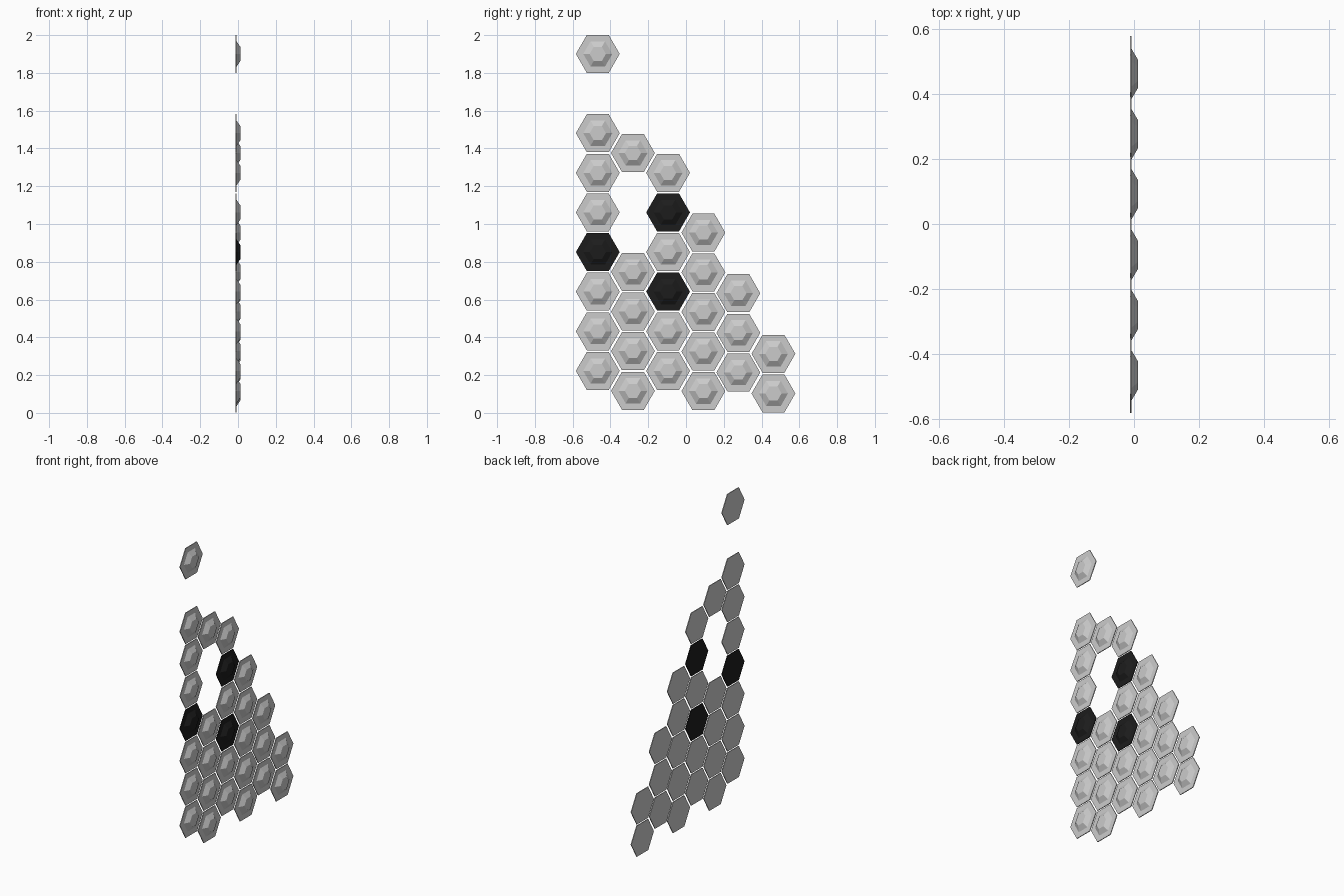
import bpy, bmesh, math

if "Cube" in bpy.data.objects:
    bpy.data.objects.remove(bpy.data.objects["Cube"])

black = bpy.data.materials.new("black")
black.diffuse_color = (0.012, 0.012, 0.012, 1)
black.use_nodes = True
black.node_tree.nodes["Principled BSDF"].inputs["Base Color"].default_value = black.diffuse_color

# hexagonal outline steps: (x position, radius)
PROFILE = [(-0.0125, 0.116), (-0.0075, 0.116), (-0.0075, 0.077), (0.0125, 0.043)]


def hex_panel(name, y, z, mat=None):
    bm = bmesh.new()
    rings = []
    for x, r in PROFILE:
        rings.append([bm.verts.new((x, r * math.cos(i * math.pi / 3),
                                    r * math.sin(i * math.pi / 3))) for i in range(6)])
    bm.faces.new(rings[0][::-1])
    bm.faces.new(rings[-1])
    for a, b in zip(rings, rings[1:]):
        for i in range(6):
            j = (i + 1) % 6
            bm.faces.new((a[i], a[j], b[j], b[i]))
    bmesh.ops.recalc_face_normals(bm, faces=bm.faces)
    me = bpy.data.meshes.new(name)
    bm.to_mesh(me)
    bm.free()
    ob = bpy.data.objects.new(name, me)
    ob.location = (0, y, z)
    if mat:
        me.materials.append(mat)
    bpy.context.collection.objects.link(ob)


# per column: y, lowest z, filled rows, black rows
COLUMNS = [
    (-0.467, 0.222, (0, 1, 2, 3, 4, 5, 6, 8), (3,)),
    (-0.281, 0.117, (0, 1, 2, 3, 6), ()),
    (-0.095, 0.222, (0, 1, 2, 3, 4, 5), (2, 4)),
    (0.092, 0.115, (0, 1, 2, 3, 4), ()),
    (0.277, 0.214, (0, 1, 2), ()),
    (0.463, 0.103, (0, 1), ()),
]
PITCH = 0.2098

for c, (y, z0, rows, blacks) in enumerate(COLUMNS):
    for r in rows:
        dark = r in blacks
        hex_panel(f"{'black' if dark else 'grey'}_hex_panel_{c}_{r}",
                  y, z0 + r * PITCH, black if dark else None)
